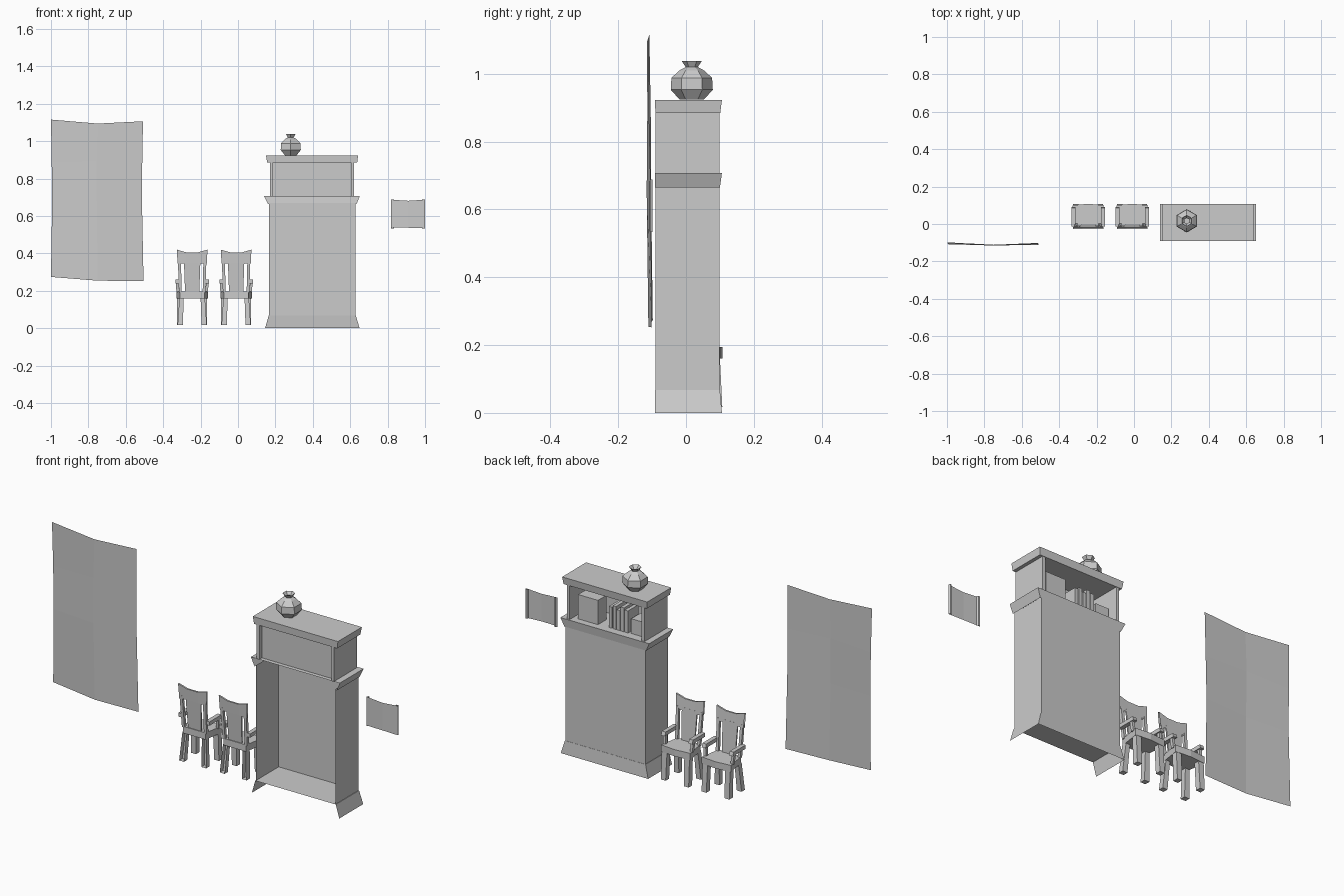
import bpy, bmesh, math
from mathutils import Vector

if "Cube" in bpy.data.objects:
    bpy.data.objects.remove(bpy.data.objects["Cube"])


def finish(name, bm, loc=(0, 0, 0)):
    me = bpy.data.meshes.new(name)
    bm.to_mesh(me)
    bm.free()
    ob = bpy.data.objects.new(name, me)
    ob.location = loc
    bpy.context.collection.objects.link(ob)
    return ob


def add_block(bm, low, high, skip=""):
    """Tapered block between rectangles (x0, x1, y0, y1, z); skip leaves faces open."""
    v = []
    for x0, x1, y0, y1, z in (low, high):
        v += [bm.verts.new(p) for p in ((x0, y0, z), (x1, y0, z), (x1, y1, z), (x0, y1, z))]
    sides = {"bottom": (3, 2, 1, 0), "top": (4, 5, 6, 7), "back": (0, 1, 5, 4),
             "right": (1, 2, 6, 5), "face": (2, 3, 7, 6), "left": (3, 0, 4, 7)}
    for key, ids in sides.items():
        if key not in skip:
            bm.faces.new([v[i] for i in ids])


def block(name, low, high, skip=""):
    bm = bmesh.new()
    add_block(bm, low, high, skip)
    return finish(name, bm)


def box(name, x0, x1, y0, y1, z0, z1, skip=""):
    return block(name, (x0, x1, y0, y1, z0), (x0, x1, y0, y1, z1), skip)


def sheet(name, rows):
    """Surface through rows of points."""
    bm = bmesh.new()
    vs = [[bm.verts.new(p) for p in r] for r in rows]
    for a, b in zip(vs, vs[1:]):
        for i in range(len(a) - 1):
            bm.faces.new((a[i], a[i + 1], b[i + 1], b[i]))
    return finish(name, bm)


# Cabinet lower part, open towards -y
block("cabinet_skirt", (.145, .65, -.092, .106, 0), (.164, .63, -.092, .1, .068), "back bottom")
box("cabinet_body", .166, .627, -.09, .099, .068, .67, "back bottom top")
block("cabinet_cornice", (.16, .634, -.092, .1, .664), (.139, .652, -.092, .106, .708), "back bottom")

# Cabinet upper shelf and top slab
for side, x in (("left", .171), ("right", .603)):
    box("shelf_side_" + side, x, x + .016, -.09, .099, .705, .887)
box("shelf_back", .187, .603, -.07, -.066, .705, .887)
block("cabinet_top", (.156, .637, -.09, .101, .885), (.15, .642, -.092, .106, .923))

# Shelf contents
box("storage_box", .46, .575, 0, .07, .708, .835)
for i, h in enumerate((.115, .125, .105, .12, .11)):
    x = .29 + i * .023
    box(f"book_{i + 1}", x, x + .019, -.02, .065, .708, .708 + h)
box("low_box", .2, .275, -.02, .06, .708, .785)

# Six-sided vase
profile = [(.036, .924), (.062, .953), (.06, .988), (.036, 1.01), (.018, 1.02), (.03, 1.038), (.015, 1.022)]
rings = [[(.282 + r * math.cos(math.radians(30 + 60 * k)), .017 + r * math.sin(math.radians(30 + 60 * k)), z)
          for k in range(7)] for r, z in profile]
vase = sheet("vase", rings)
bm = bmesh.new()
bm.from_mesh(vase.data)
bmesh.ops.remove_doubles(bm, verts=bm.verts, dist=.0005)
bm.to_mesh(vase.data)
bm.free()

# Large hanging cloth with a soft middle crease
sheet("wall_cloth", [
    [(-1, -.108, 1.115), (-.75, -.115, 1.094), (-.508, -.111, 1.106)],
    [(-.996, -.104, .885), (-.757, -.114, .892), (-.512, -.109, .88)],
    [(-.994, -.103, .66), (-.755, -.116, .655), (-.513, -.104, .655)],
    [(-1, -.098, .274), (-.75, -.111, .254), (-.505, -.101, .252)]])

# Small hanging scroll with half-round rods behind its ends
sheet("scroll", [[(x, y, z) for x, y, z in ((.818, -.106, t), (.91, -.108, t - .006), (1, -.106, t))]
                 for t in (.687, .61)] +
      [[(.818, -.106, .537), (.91, -.108, .537), (1, -.106, .534)]])
for side, x in (("left", .826), ("right", .992)):
    arc = [(x + .008 * math.cos(a), -.106 + .009 * math.sin(a))
           for a in (0, math.pi / 3, 2 * math.pi / 3, math.pi)]
    sheet("scroll_rod_" + side, [[(px, py, z) for px, py in arc] for z in (.534, .688)])


# Armchairs facing +y, backs left open like the cabinet
def chair(tag, cx):
    def part(name, low, high, skip="", both=False):
        bm = bmesh.new()
        add_block(bm, low, high, skip)
        if both:
            geo = bmesh.ops.duplicate(bm, geom=bm.verts[:] + bm.edges[:] + bm.faces[:])["geom"]
            dup = [g for g in geo if isinstance(g, bmesh.types.BMVert)]
            bmesh.ops.scale(bm, vec=(-1, 1, 1), verts=dup)
            bmesh.ops.reverse_faces(bm, faces=[g for g in geo if isinstance(g, bmesh.types.BMFace)])
        return finish(f"{name}_{tag}", bm, (cx, 0, 0))

    # Seat, wider at its front edge
    bm = bmesh.new()
    lo, hi = [[bm.verts.new((x, y, z)) for x, y in
               ((-.066, -.012), (.066, -.012), (.084, .1), (0, .108), (-.084, .1))] for z in (.16, .195)]
    bm.faces.new(hi)
    bm.faces.new(lo[::-1])
    for i in range(5):
        j = (i + 1) % 5
        bm.faces.new((lo[i], lo[j], hi[j], hi[i]))
    finish("seat_" + tag, bm, (cx, 0, 0))

    # Legs
    part("front_legs", (.053, .08, .078, .107, .018), (.05, .08, .072, .1, .162), "top", True)
    part("back_legs", (.05, .078, -.025, .002, .018), (.045, .068, -.012, .014, .165), "back top", True)
    # Backrest
    part("back_stiles", (.056, .071, -.012, .004, .19), (.06, .076, -.025, -.012, .36), "", True)
    part("back_splat", (-.038, .038, -.008, -.001, .19), (-.044, .044, -.021, -.014, .36))
    sheet("top_rail_" + tag, [
        [(x, -.013, .345) for x in (-.078, -.03, .03, .078)],
        [(x, -.019, z) for x, z in ((-.082, .42), (-.03, .405), (.03, .405), (.082, .42))],
        [(x, -.028, z) for x, z in ((-.082, .42), (-.03, .405), (.03, .405), (.082, .42))],
        [(x, -.024, .345) for x in (-.078, -.03, .03, .078)]]).location.x = cx
    # Arms and their posts
    part("arm_posts", (.07, .084, .068, .084, .19), (.074, .088, .062, .078, .245), "", True)
    part("armrests", (.068, .09, -.014, .092, .24), (.068, .09, -.014, .085, .26), "", True)


chair("left", -.245)
chair("right", -.01)
